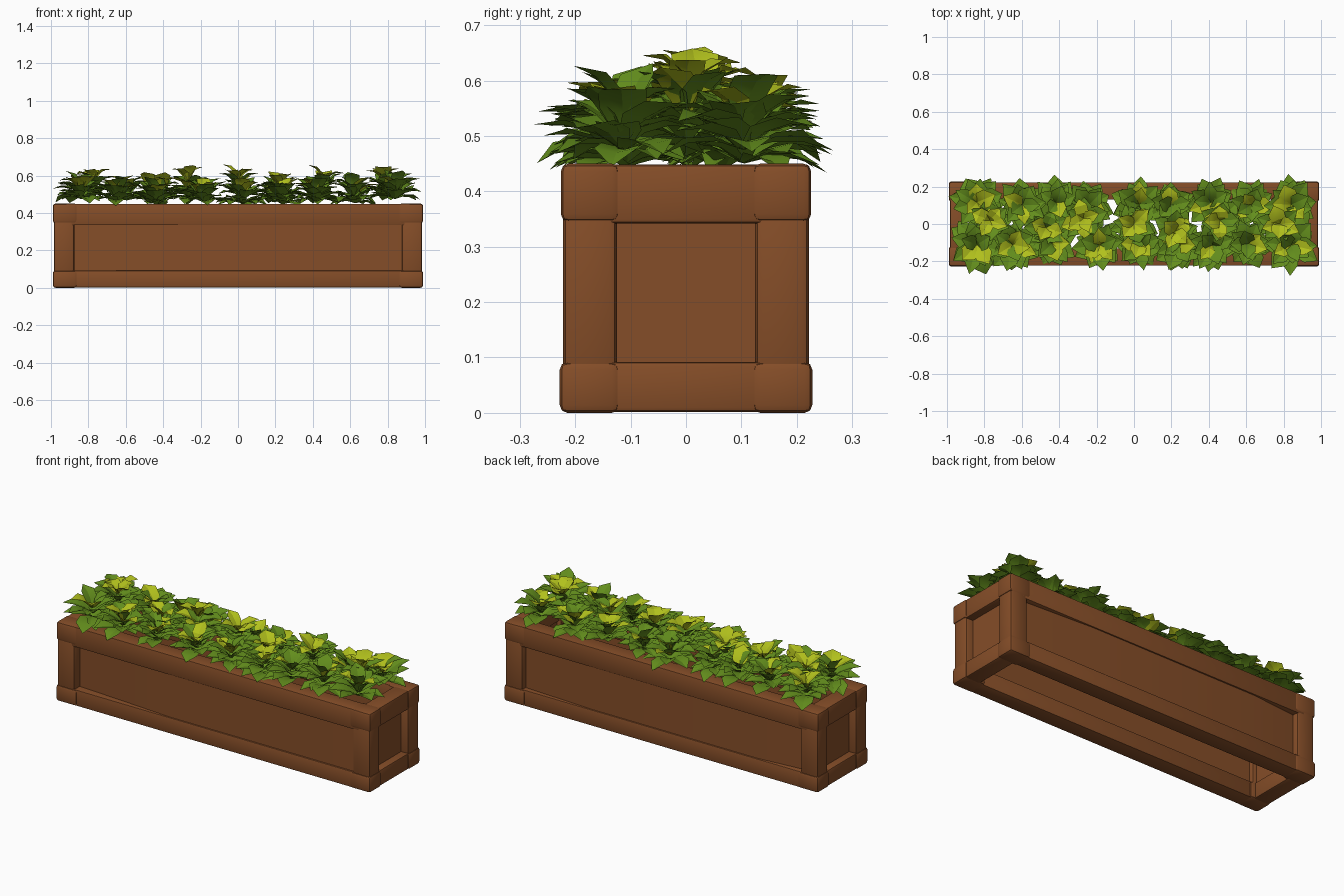
import bpy, bmesh, math, random
from mathutils import Vector, Matrix

if "Cube" in bpy.data.objects:
    bpy.data.objects.remove(bpy.data.objects["Cube"])

random.seed(11)


def material(name, col):
    m = bpy.data.materials.new(name)
    m.diffuse_color = (*col, 1)
    m.use_nodes = True
    m.node_tree.nodes["Principled BSDF"].inputs["Base Color"].default_value = m.diffuse_color
    return m


WOOD = material("terracotta wood", (0.235, 0.075, 0.021))
GREEN = material("leaf green", (0.125, 0.27, 0.012))
LIME = material("young leaf lime", (0.44, 0.53, 0.012))


def finish(name, bm, mats, angle=40, closed=True):
    if closed:
        bmesh.ops.recalc_face_normals(bm, faces=bm.faces)
    me = bpy.data.meshes.new(name)
    bm.to_mesh(me)
    bm.free()
    ob = bpy.data.objects.new(name, me)
    bpy.context.collection.objects.link(ob)
    for m in mats:
        me.materials.append(m)
    bpy.ops.object.select_all(action='DESELECT')
    ob.select_set(True)
    bpy.context.view_layer.objects.active = ob
    bpy.ops.object.shade_smooth_by_angle(angle=math.radians(angle))
    return ob


def block(name, lo, hi, bevel=0.0):
    """Box between two corners with softly rounded edges."""
    lo, hi = Vector(lo), Vector(hi)
    bm = bmesh.new()
    bmesh.ops.create_cube(bm, size=1)
    size, mid = hi - lo, (hi + lo) / 2
    for v in bm.verts:
        v.co = Vector(c * s for c, s in zip(v.co, size)) + mid
    if bevel:
        bmesh.ops.bevel(bm, geom=bm.edges[:], offset=bevel, segments=2,
                        profile=0.5, affect='EDGES')
    return finish(name, bm, [WOOD])


def panel(name, plan, z0, z1):
    """Vertical board extruded from a plan outline."""
    bm = bmesh.new()
    f = bm.faces.new([bm.verts.new((x, y, z0)) for x, y in plan])
    r = bmesh.ops.extrude_face_region(bm, geom=[f])
    for v in r['geom']:
        if isinstance(v, bmesh.types.BMVert):
            v.co.z = z1
    return finish(name, bm, [WOOD])


def span(s, a, b):
    return (a, b) if s > 0 else (-b, -a)


# Corner posts with wider top and bottom corner blocks
for sx, xn in ((-1, "left"), (1, "right")):
    for sy, yn in ((-1, "front"), (1, "back")):
        for part, z0, z1, ix, iy, ox, oy in (
                ("post", 0.05, 0.40, 0.875, 0.125, 0.984, 0.222),
                ("foot", 0.0, 0.092, 0.86, 0.12, 0.99, 0.228),
                ("cap", 0.345, 0.45, 0.86, 0.12, 0.99, 0.226)):
            x, y = span(sx, ix, ox), span(sy, iy, oy)
            block(f"{yn}_{xn}_{part}", (x[0], y[0], z0), (x[1], y[1], z1), 0.014)

# Long rails, front and back
for sy, yn in ((-1, "front"), (1, "back")):
    y = span(sy, 0.13, 0.222)
    block(f"{yn}_bottom_rail", (-0.92, y[0], 0.002), (0.92, y[1], 0.092), 0.004)
    block(f"{yn}_top_rail", (-0.92, y[0], 0.335), (0.92, y[1], 0.448), 0.004)

# Short rails and recessed end boards
for sx, xn in ((-1, "left"), (1, "right")):
    x = span(sx, 0.89, 0.984)
    block(f"{xn}_bottom_rail", (x[0], -0.17, 0.002), (x[1], 0.17, 0.092), 0.008)
    block(f"{xn}_top_rail", (x[0], -0.17, 0.342), (x[1], 0.17, 0.448), 0.008)
    x = span(sx, 0.90, 0.94)
    block(f"{xn}_end_board", (x[0], -0.15, 0.06), (x[1], 0.15, 0.38))

# Warped long boards, sinking in towards the posts
panel("front_board", [(-0.9, -0.172), (-0.55, -0.195), (-0.28, -0.215), (0.9, -0.213),
                      (0.9, -0.15), (-0.9, -0.15)], 0.05, 0.38)
panel("back_board", [(-0.9, 0.185), (-0.6, 0.214), (0.45, 0.215), (0.9, 0.19),
                     (0.9, 0.15), (-0.9, 0.15)], 0.05, 0.38)


def leaf(bm, base, yaw, pitch, length, width, droop, mat):
    """Creased pointed leaf that bends down along its length."""
    rows, p, a = [], Vector((0, 0, 0)), pitch
    for t, w in ((0.0, 0.25), (0.35, 0.95), (0.65, 1.0), (1.0, 0.0)):
        if t:
            step = length * 0.34
            p = p + Vector((math.cos(a) * step, 0, math.sin(a) * step))
            a -= droop
        up = Vector((-math.sin(a), 0, math.cos(a))) * width * 0.12 * w
        side = Vector((0, width / 2 * w, 0))
        rows.append([p] if w == 0 else [p + side + up, p, p - side + up])
    m = Matrix.Translation(base) @ Matrix.Rotation(yaw, 4, 'Z')
    vs = [[bm.verts.new(m @ q) for q in r] for r in rows]
    for a_, b_ in zip(vs, vs[1:]):
        for i in (0, 1):
            quad = [a_[i], a_[i + 1]] + ([b_[i + 1], b_[i]] if len(b_) == 3 else [b_[0]])
            bm.faces.new(quad).material_index = mat


def clump(name, x, y, s, lift, tiers):
    bm = bmesh.new()
    for n, pitch, ln, w, droop, z, lime in tiers:
        off = random.random() * 6.28
        for i in range(n):
            leaf(bm, Vector((x, y, z + lift)), off + 6.283 * i / n + random.uniform(-.25, .25),
                 math.radians(pitch + random.uniform(-14, 14)),
                 ln * s * random.uniform(0.85, 1.12), w * s * random.uniform(0.85, 1.2),
                 droop * random.uniform(0.7, 1.2), int(random.random() < lime))
    finish(name, bm, [GREEN, LIME], 25, closed=False)


# tiers: count, pitch in degrees, length, width, droop, base height, lime chance
SIDE = ((9, 24, 0.150, 0.085, 0.33, 0.455, 0.0),
        (8, 45, 0.150, 0.085, 0.36, 0.475, 0.03),
        (5, 58, 0.130, 0.080, 0.40, 0.505, 0.45))
TALL = ((7, 35, 0.140, 0.080, 0.30, 0.490, 0.0),
        (6, 48, 0.140, 0.085, 0.36, 0.535, 0.12),
        (4, 58, 0.120, 0.080, 0.45, 0.575, 0.85))

# Two outer rows of plants
COLS = 9
for i in range(COLS):
    x = -0.84 + 1.68 * i / (COLS - 1)
    edge = i in (0, COLS - 1)
    for row, y in (("front", -0.108), ("back", 0.108)):
        jx = 0 if edge else random.uniform(-0.04, 0.04)
        clump(f"{row}_plant_{i + 1}", x + jx, y + random.uniform(-0.01, 0.01),
              1.03 if edge else random.uniform(0.9, 1.0),
              0.02 if edge else random.uniform(-0.01, 0.015), SIDE)

# Taller plants along the middle
for i, (x, y, lift) in enumerate(((-0.77, 0.02, 0.0), (-0.47, -0.02, -0.04), (-0.27, 0.03, 0.0),
                                  (0.0, 0.0, 0.005), (0.22, -0.04, -0.03), (0.46, 0.02, -0.005),
                                  (0.78, 0.0, 0.0))):
    clump(f"middle_plant_{i + 1}", x, y, 0.95, lift, TALL)
